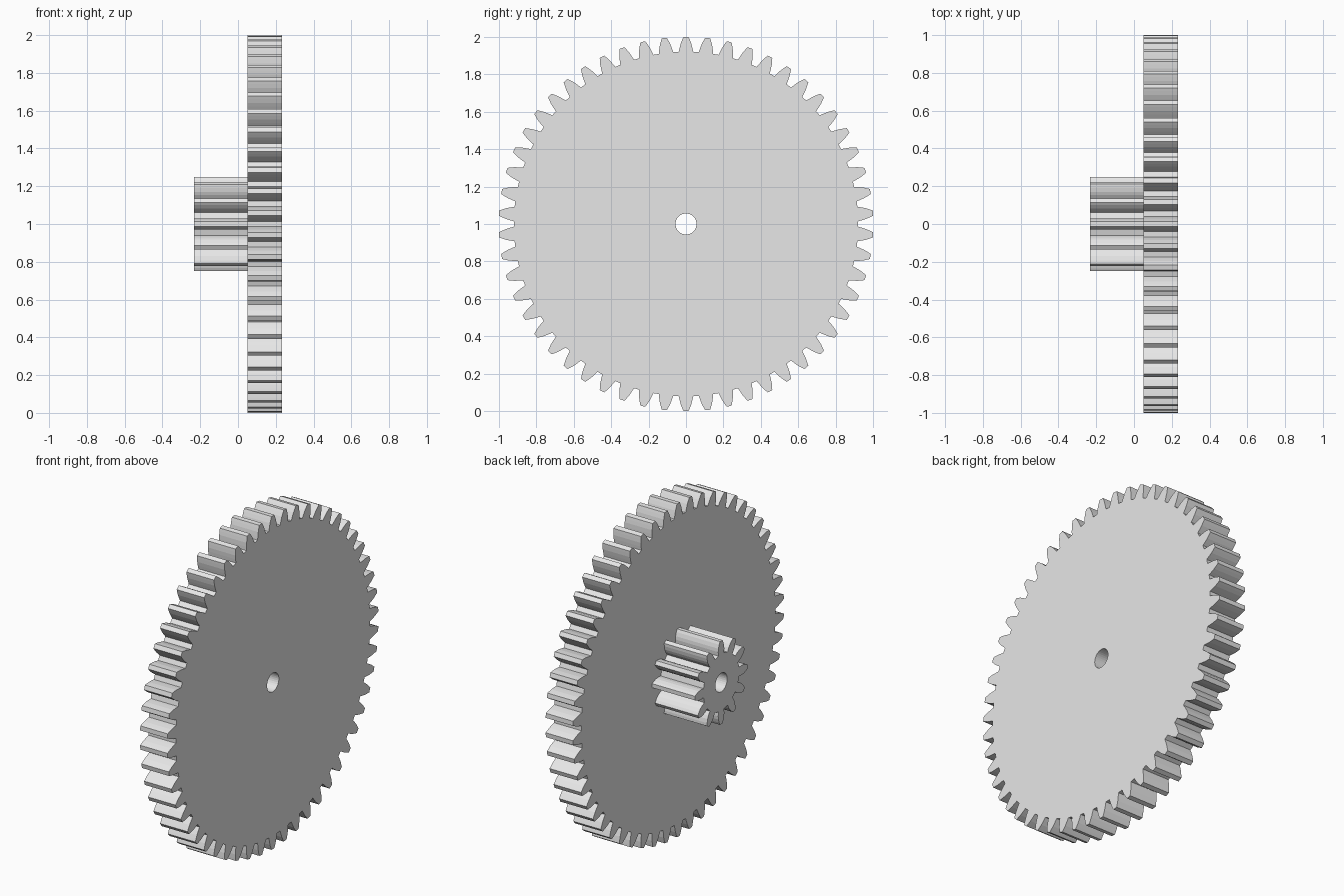
import bpy
import bmesh
import math

old = bpy.data.objects.get("Cube")
if old:
    bpy.data.objects.remove(old, do_unlink=True)

AXLE_Z = 1.0
BORE = 0.056

# Single plain grey
grey = bpy.data.materials.new("plain_grey")
grey.use_nodes = True
colour = (0.8, 0.8, 0.8, 1.0)
grey.diffuse_color = colour
grey.node_tree.nodes["Principled BSDF"].inputs["Base Color"].default_value = colour


def gear_outline(teeth, flank):
    """Closed outline in (y, z); flank lists (radius, half width) from root to tip."""
    points = []
    for i in range(teeth):
        middle = 2 * math.pi * i / teeth
        sides = [(r, -w) for r, w in flank] + [(r, w) for r, w in reversed(flank)]
        for r, w in sides:
            a = middle + math.asin(w / r)
            points.append((r * math.sin(a), r * math.cos(a)))
    return points


def circle(radius, sides=32):
    return [(radius * math.sin(2 * math.pi * i / sides),
             radius * math.cos(2 * math.pi * i / sides)) for i in range(sides)]


def make_gear(name, teeth, flank, x0, x1):
    """Extrude a toothed disc with a central bore along x."""
    bm = bmesh.new()
    edges = []
    for loop in (gear_outline(teeth, flank), circle(BORE)):
        verts = [bm.verts.new((x0, y, z)) for y, z in loop]
        edges += [bm.edges.new((v, verts[i - 1])) for i, v in enumerate(verts)]
    bmesh.ops.triangle_fill(bm, edges=edges, use_beauty=True, normal=(1, 0, 0))
    result = bmesh.ops.extrude_face_region(bm, geom=bm.faces[:])
    moved = [g for g in result["geom"] if isinstance(g, bmesh.types.BMVert)]
    bmesh.ops.translate(bm, verts=moved, vec=(x1 - x0, 0, 0))
    bmesh.ops.recalc_face_normals(bm, faces=bm.faces[:])
    mesh = bpy.data.meshes.new(name)
    bm.to_mesh(mesh)
    bm.free()
    mesh.materials.append(grey)
    obj = bpy.data.objects.new(name, mesh)
    obj.location.z = AXLE_Z
    bpy.context.collection.objects.link(obj)
    return obj


# Large wheel
make_gear("large_gear", 54,
          [(0.92, 0.039), (0.942, 0.034), (0.965, 0.028), (0.985, 0.020), (1.0, 0.0135)],
          0.05, 0.232)

# Small pinion on the same axle
make_gear("small_pinion", 12,
          [(0.17, 0.027), (0.195, 0.029), (0.214, 0.027), (0.235, 0.020), (0.25, 0.012)],
          -0.234, 0.05)
